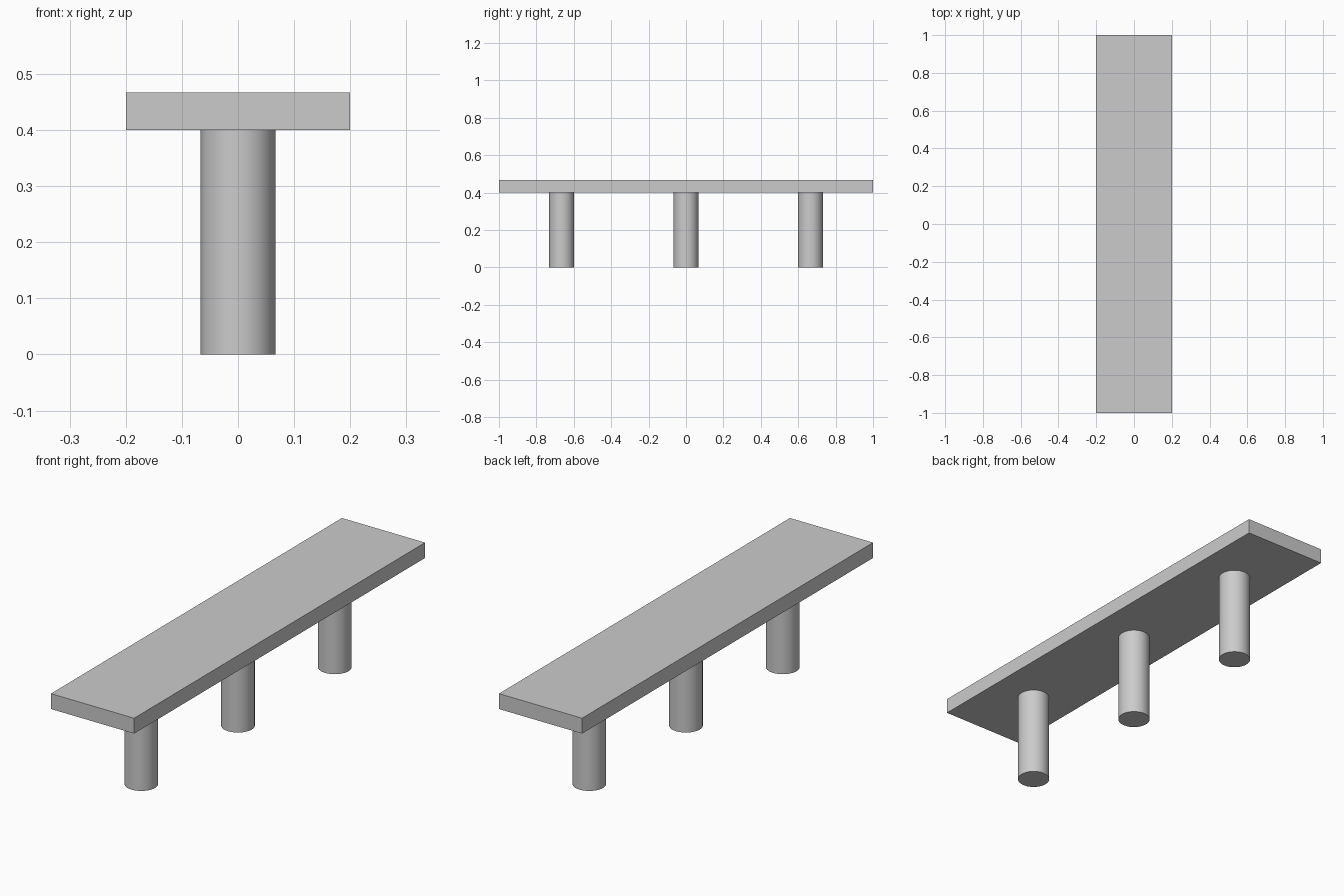
import bpy
import math

if "Cube" in bpy.data.objects:
    bpy.data.objects.remove(bpy.data.objects["Cube"])

SEAT_BOTTOM = 0.4
SEAT_TOP = 0.467
LEG_RADIUS = 0.0665
LEG_SPACING = 0.665

# Seat plank
bpy.ops.mesh.primitive_cube_add(size=1, location=(0, 0, (SEAT_BOTTOM + SEAT_TOP) / 2))
seat = bpy.context.object
seat.name = "seat"
seat.scale = (0.4, 2.0, SEAT_TOP - SEAT_BOTTOM)
bpy.ops.object.transform_apply(location=False, rotation=False, scale=True)

# Row of round legs
for name, y in (("front_leg", -LEG_SPACING), ("middle_leg", 0), ("back_leg", LEG_SPACING)):
    bpy.ops.mesh.primitive_cylinder_add(
        vertices=32, radius=LEG_RADIUS, depth=SEAT_BOTTOM,
        location=(0, y, SEAT_BOTTOM / 2))
    bpy.context.object.name = name
    bpy.ops.object.shade_smooth_by_angle(angle=math.radians(30))
